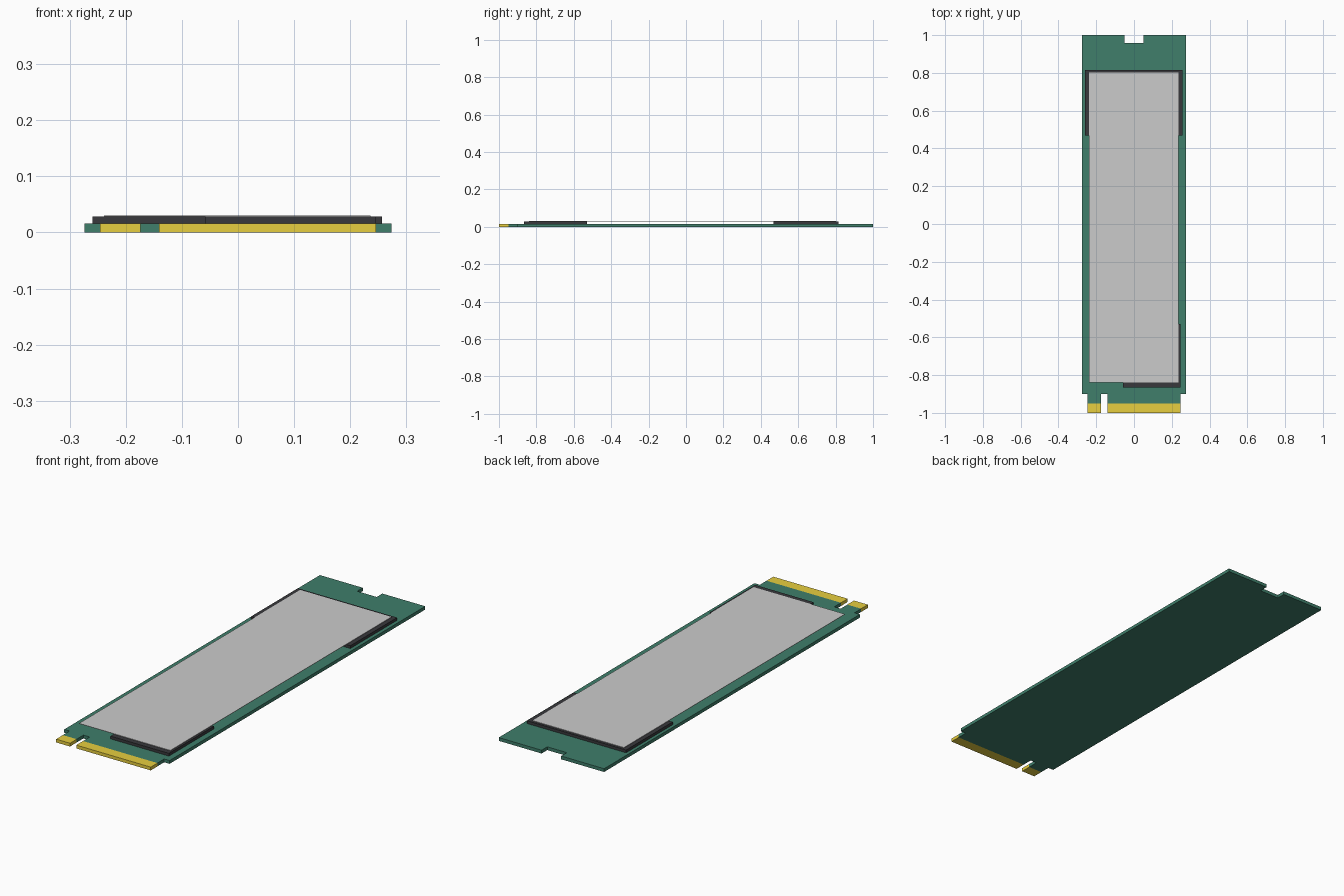
import bpy, bmesh

if "Cube" in bpy.data.objects:
    bpy.data.objects.remove(bpy.data.objects["Cube"])


def material(name, rgb):
    m = bpy.data.materials.new(name)
    m.diffuse_color = (*rgb, 1)
    m.use_nodes = True
    m.node_tree.nodes["Principled BSDF"].inputs["Base Color"].default_value = m.diffuse_color
    return m


def slab(name, outlines, z0, z1, mat=None):
    """Extrude one or more closed xy outlines from z0 to z1."""
    bm = bmesh.new()
    for pts in outlines:
        face = bm.faces.new([bm.verts.new((x, y, z0)) for x, y in pts])
        top = bmesh.ops.extrude_face_region(bm, geom=[face])["geom"]
        verts = [g for g in top if isinstance(g, bmesh.types.BMVert)]
        bmesh.ops.translate(bm, verts=verts, vec=(0, 0, z1 - z0))
    bmesh.ops.recalc_face_normals(bm, faces=bm.faces)
    mesh = bpy.data.meshes.new(name)
    bm.to_mesh(mesh)
    bm.free()
    obj = bpy.data.objects.new(name, mesh)
    bpy.context.collection.objects.link(obj)
    if mat:
        mesh.materials.append(mat)
    return obj


def rect(x0, x1, y0, y1):
    return [(x0, y0), (x1, y0), (x1, y1), (x0, y1)]


green = material("board_green", (0.05, 0.21, 0.145))
gold = material("contact_gold", (0.8, 0.62, 0.05))
black = material("chip_black", (0.04, 0.04, 0.045))

W, TAB, T = 0.274, 0.246, 0.0155        # half widths of board and tab, thickness
KEY0, KEY1 = -0.174, -0.141             # key slot in the edge connector

# Circuit board with screw notch at the back and keyed tab at the front
board = [(-W, -0.9), (-TAB, -0.9), (-TAB, -0.95), (KEY0, -0.95),
         (KEY0, -0.9), (KEY1, -0.9), (KEY1, -0.95), (TAB, -0.95),
         (TAB, -0.9), (W, -0.9), (W, 1), (0.051, 1),
         (0.051, 0.958), (-0.051, 0.958), (-0.051, 1), (-W, 1)]
slab("circuit_board", [board], 0, T, green)

# Gold edge contacts on either side of the key slot
slab("edge_contacts", [rect(-TAB, KEY0, -1, -0.95),
                       rect(KEY1, TAB, -1, -0.95)], 0, T, gold)

# Chips at the back and front
slab("memory_chip", [rect(-0.259, 0.257, 0.468, 0.815)], T, 0.0285, black)
slab("controller_chip", [rect(-0.058, 0.246, -0.865, -0.53)], T, 0.0285, black)

# Thin label spanning both chips
slab("label", [rect(-0.239, 0.236, -0.84, 0.803)], 0.0285, 0.0305)
